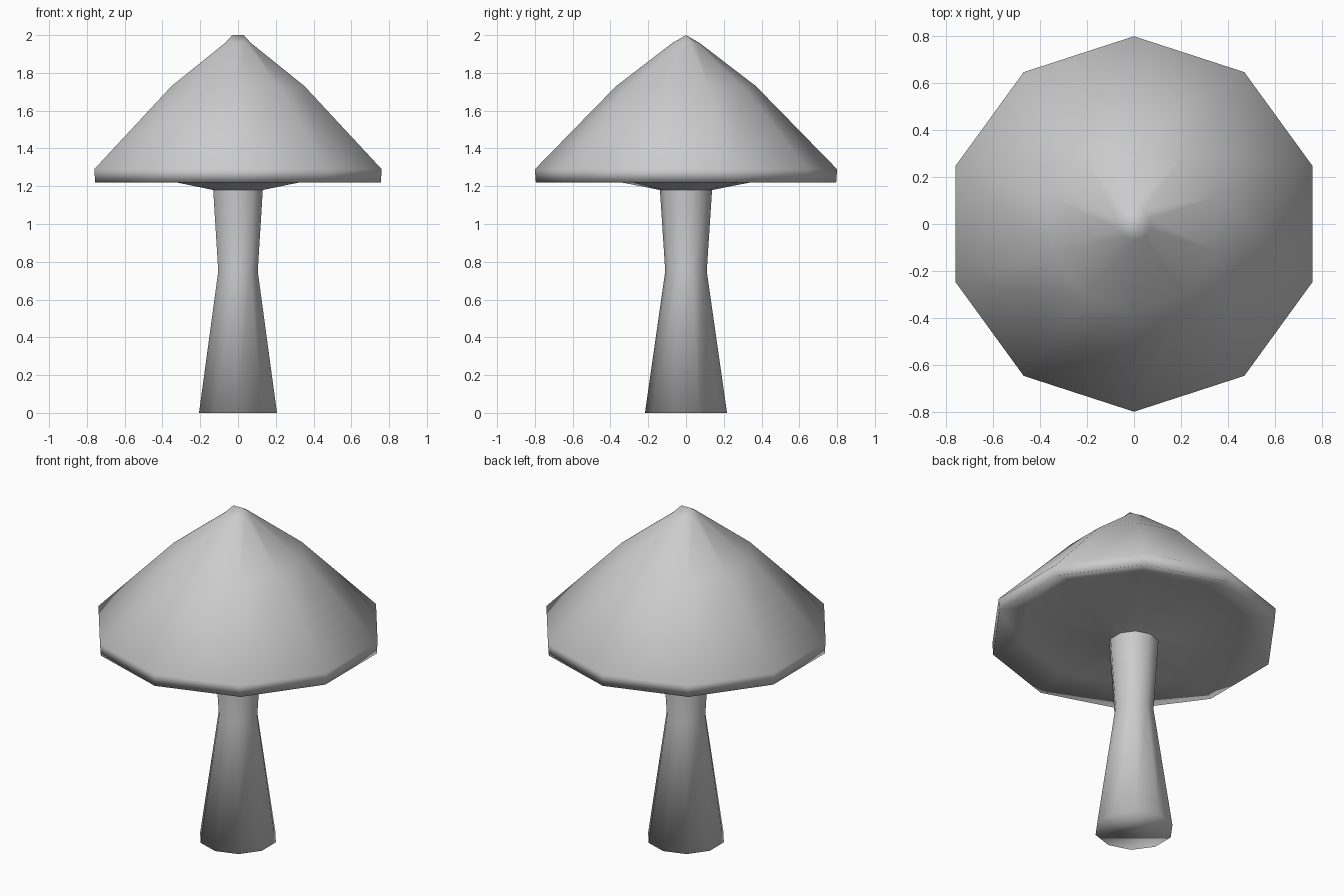
import bpy, bmesh
from math import cos, sin, pi

if "Cube" in bpy.data.objects:
    bpy.data.objects.remove(bpy.data.objects["Cube"])

SIDES = 10


def lathe(name, profile, close_first=False, ridge=None):
    """Revolve (radius, z) points into a smooth ten-sided part."""
    bm = bmesh.new()
    rings = []
    for r, z in profile:
        rings.append([bm.verts.new((r * cos(pi / 2 + 2 * pi * i / SIDES),
                                    r * sin(pi / 2 + 2 * pi * i / SIDES), z))
                      for i in range(SIDES)])
    for a, b in zip(rings, rings[1:]):
        for i in range(SIDES):
            j = (i + 1) % SIDES
            bm.faces.new((a[i], a[j], b[j], b[i]))
    if close_first:
        bm.faces.new(rings[0][::-1])
    if ridge:
        # pinch the last ring into a short crest along x
        for v in rings[-1]:
            v.co.x = ridge if v.co.x > 0.001 else -ridge if v.co.x < -0.001 else 0
            v.co.y = 0
        bmesh.ops.remove_doubles(bm, verts=bm.verts[:], dist=0.0005)
    bmesh.ops.recalc_face_normals(bm, faces=bm.faces[:])
    for f in bm.faces:
        f.smooth = True
    mesh = bpy.data.meshes.new(name)
    bm.to_mesh(mesh)
    bm.free()
    obj = bpy.data.objects.new(name, mesh)
    bpy.context.collection.objects.link(obj)
    return obj


# Stem: flared foot, narrow waist, slightly wider neck
lathe("stem", [(0.217, 0), (0.11, 0.75), (0.138, 1.18)], close_first=True)

# Cap: sagging underside, recessed gill ring, thick rim, conical top
lathe("cap", [(0.138, 1.18), (0.62, 1.275), (0.795, 1.22), (0.80, 1.29),
              (0.37, 1.73), (0.07, 1.96), (0.03, 2.0)], ridge=0.03)
